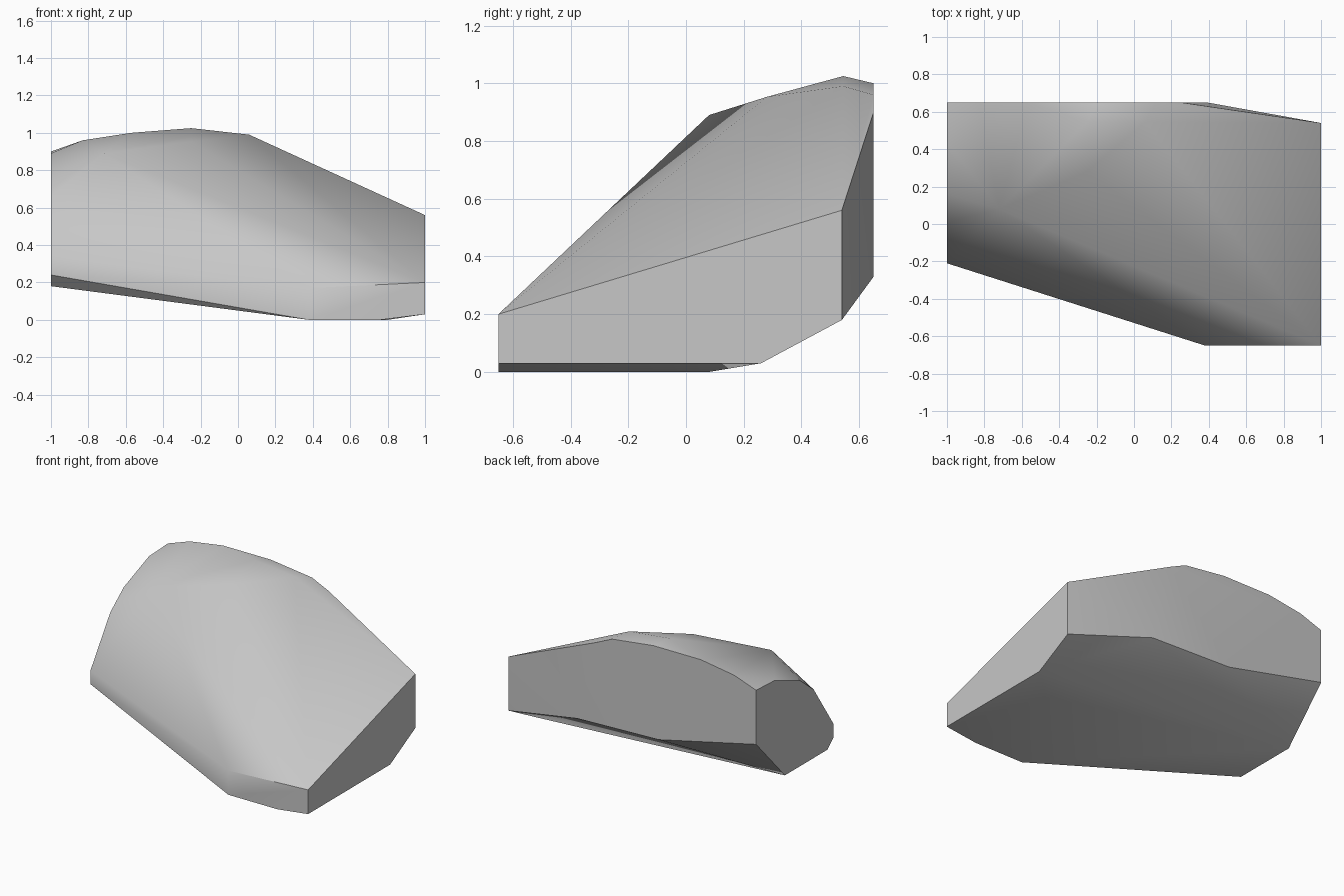
import bpy, bmesh, math
from mathutils import Vector

cube = bpy.data.objects.get("Cube")
if cube:
    bpy.data.objects.remove(cube, do_unlink=True)

# One plain stone colour
stone = bpy.data.materials.new("light grey stone")
stone.use_nodes = True
grey = (0.57, 0.57, 0.57, 1)
stone.diffuse_color = grey
bsdf = stone.node_tree.nodes["Principled BSDF"]
bsdf.inputs["Base Color"].default_value = grey
bsdf.inputs["Roughness"].default_value = 0.8

# Flat cut ends as (y, z) outlines
left_end = [(-.65, .03), (-.65, .2), (.54, .56), (.54, .18), (.26, .03)]
right_end = [(-.21, .24), (-.21, .335), (.01, .66), (.16, .78), (.44, .89),
             (.65, .9), (.65, .52), (.33, .18), (-.14, .18)]

# Flat back as an (x, z) outline
back = [(-.83, .96), (-.57, 1.0), (-.2, 1.0), (.12, .96), (.25, .9), (-.24, .35)]

# Worn top, front wall and underside corners
top = [(-.72, .08, .89), (-.25, .28, .953), (-.25, .545, 1.025), (.06, .545, .99)]
front = [(.38, -.65, .17), (.38, -.65, 0), (.76, -.65, 0)]
underside = [(.8, .08, 0)]

points = [(1, y, z) for y, z in left_end]
points += [(-1, y, z) for y, z in right_end]
points += [(x, .65, z) for x, z in back]
points += top + front + underside

bm = bmesh.new()
for p in points:
    bm.verts.new(p)
hollow = bm.verts.new((.39, .65, .25))   # lower back corner, raised below
bmesh.ops.convex_hull(bm, input=bm.verts[:])
loose = [v for v in bm.verts if not v.link_faces]
bmesh.ops.delete(bm, geom=loose, context='VERTS')

# Raise the lower back corner into a shallow hollow
corner = min(bm.verts, key=lambda v: (v.co - Vector((.39, .65, .25))).length)
corner.co.z = .33
bmesh.ops.dissolve_limit(bm, angle_limit=math.radians(.5),
                         verts=bm.verts[:], edges=bm.edges[:])
bmesh.ops.recalc_face_normals(bm, faces=bm.faces[:])

mesh = bpy.data.meshes.new("rock")
bm.to_mesh(mesh)
bm.free()
mesh.materials.append(stone)
rock = bpy.data.objects.new("rock", mesh)
bpy.context.collection.objects.link(rock)

# Soft worn top with crisp cut edges
bpy.ops.object.select_all(action='DESELECT')
rock.select_set(True)
bpy.context.view_layer.objects.active = rock
bpy.ops.object.shade_smooth_by_angle(angle=math.radians(38))
